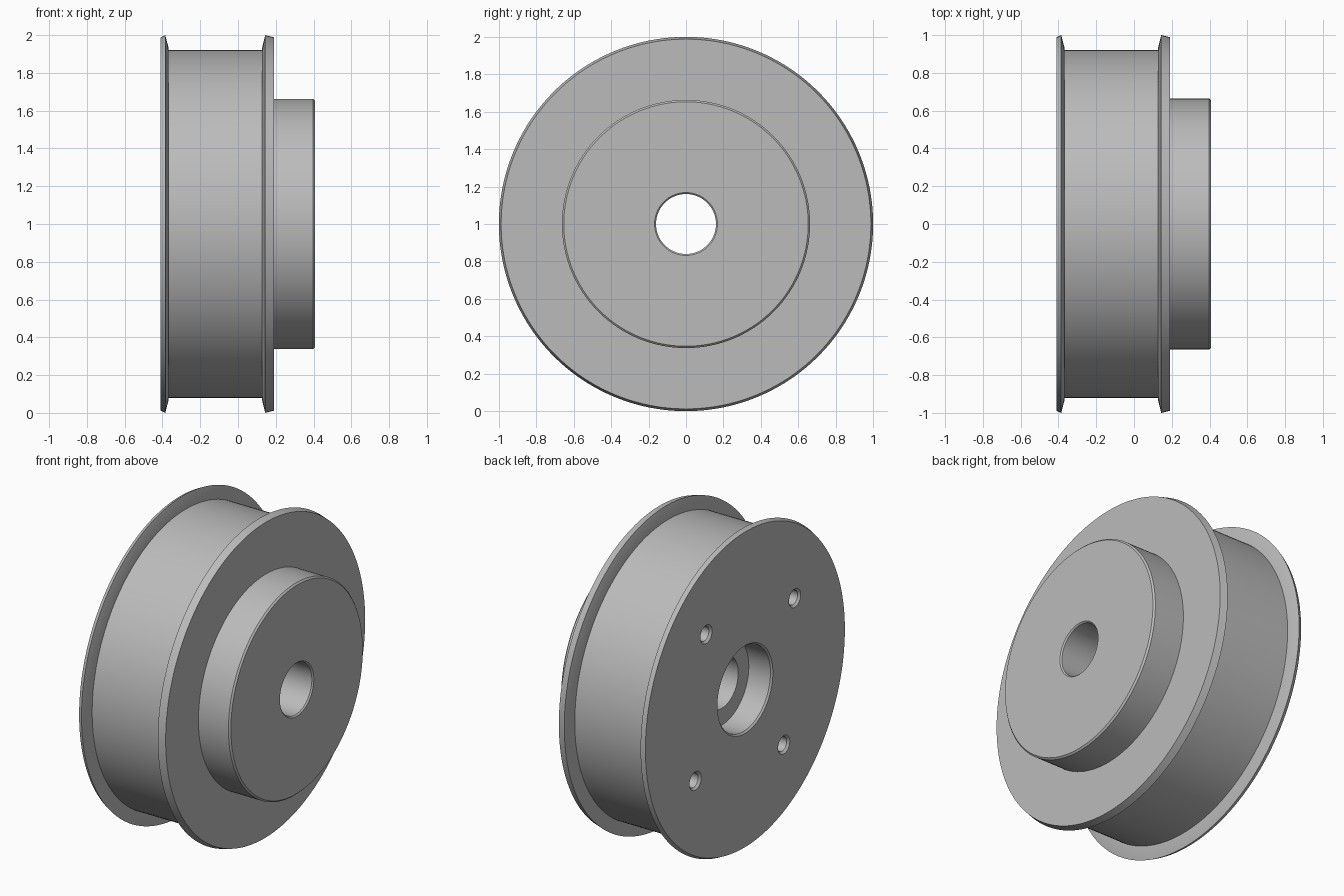
import bpy, bmesh, math

if "Cube" in bpy.data.objects:
    bpy.data.objects.remove(bpy.data.objects["Cube"])

metal = bpy.data.materials.new("light grey metal")
metal.diffuse_color = (0.5, 0.5, 0.5, 1)
metal.use_nodes = True
metal.node_tree.nodes["Principled BSDF"].inputs["Base Color"].default_value = metal.diffuse_color


def lathe(name, profile, segments, centre=(0, 0)):
    """Spin a closed (x, radius) loop around an axis parallel to x."""
    bm = bmesh.new()
    rings = []
    for i in range(segments):
        a = 2 * math.pi * i / segments
        rings.append([bm.verts.new((x, centre[0] + r * math.cos(a),
                                    centre[1] + r * math.sin(a))) for x, r in profile])
    n = len(profile)
    for i in range(segments):
        p, q = rings[i], rings[(i + 1) % segments]
        for j in range(n):
            k = (j + 1) % n
            if profile[j][1] or profile[k][1]:
                bm.faces.new((p[j], p[k], q[k], q[j]))
    bmesh.ops.remove_doubles(bm, verts=bm.verts, dist=1e-5)
    bmesh.ops.recalc_face_normals(bm, faces=bm.faces)
    mesh = bpy.data.meshes.new(name)
    bm.to_mesh(mesh)
    bm.free()
    ob = bpy.data.objects.new(name, mesh)
    bpy.context.collection.objects.link(ob)
    mesh.materials.append(metal)
    return ob


# Pulley body: two tapered flanges, belt groove, hub, bore and counterbore
pulley = lathe("flanged_pulley", [
    (-0.41, 0.275), (-0.41, 0.988), (-0.385, 1.0), (-0.367, 0.93), (-0.367, 0.92),
    (0.127, 0.92), (0.127, 0.93), (0.144, 1.0), (0.19, 0.988),
    (0.19, 0.663), (0.398, 0.663), (0.408, 0.653),
    (0.408, 0.168), (0.4, 0.16), (-0.25, 0.16), (-0.25, 0.265), (-0.40, 0.265)],
    160, (0, 1))

# Four blind bolt holes with chamfered rims in the back face
for i in range(4):
    a = math.radians(142 + 90 * i)
    cutter = lathe("bolt_hole_cutter", [
        (-0.45, 0), (-0.45, 0.058), (-0.41, 0.058), (-0.397, 0.045),
        (-0.2, 0.045), (-0.2, 0)], 32,
        (0.625 * math.cos(a), 1 + 0.625 * math.sin(a)))
    cutter.hide_render = True
    mod = pulley.modifiers.new("bolt_hole", 'BOOLEAN')
    mod.operation = 'DIFFERENCE'
    mod.solver = 'EXACT'
    mod.object = cutter
    bpy.context.view_layer.objects.active = pulley
    bpy.ops.object.modifier_apply(modifier=mod.name)
    bpy.data.objects.remove(cutter)

# Smooth round walls, keep the machined edges sharp
bpy.ops.object.select_all(action='DESELECT')
pulley.select_set(True)
bpy.context.view_layer.objects.active = pulley
bpy.ops.object.shade_smooth_by_angle(angle=math.radians(15))
